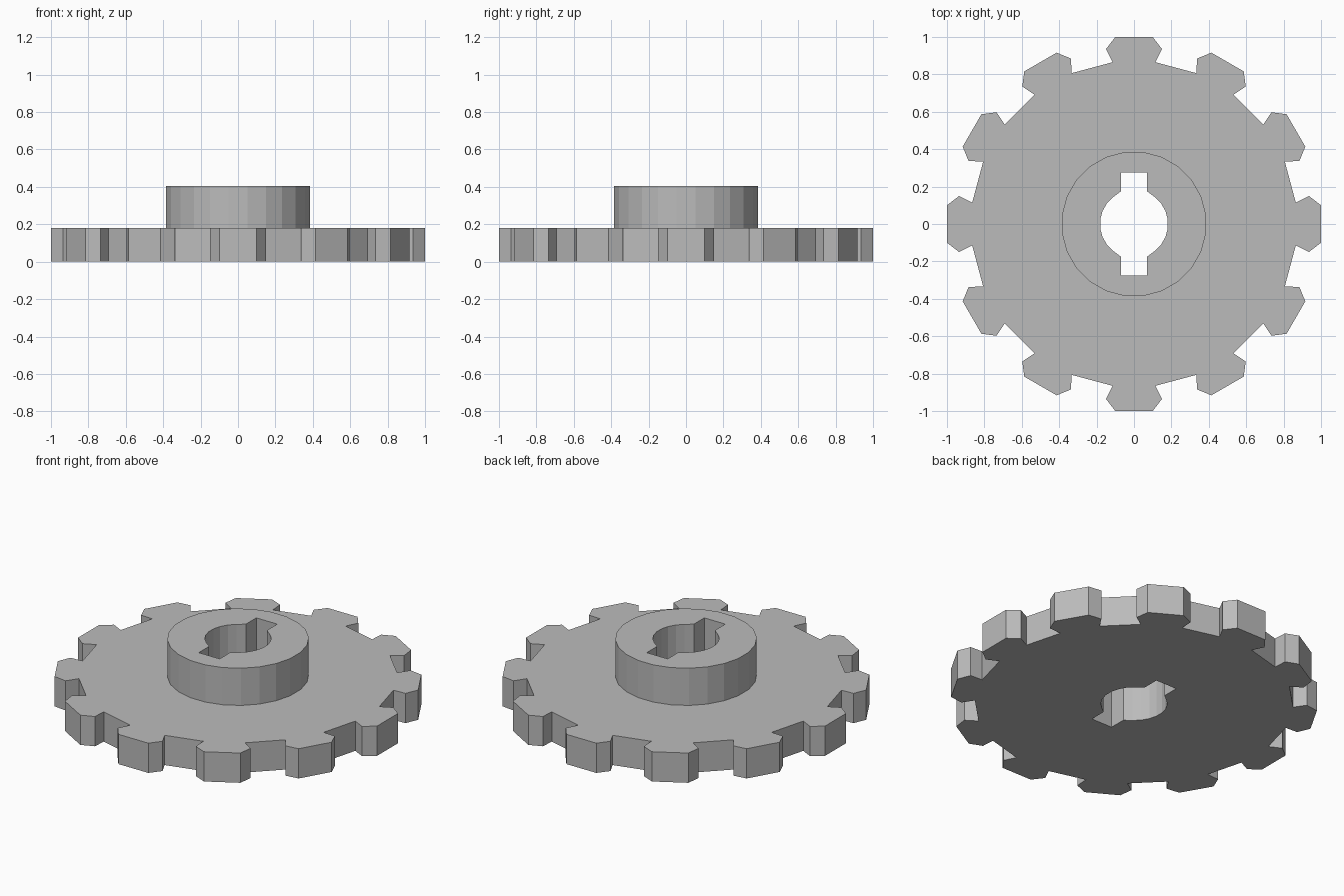
import bpy, bmesh
from math import sin, cos, radians

old = bpy.data.objects.get("Cube")
if old:
    bpy.data.objects.remove(old, do_unlink=True)

steel = bpy.data.materials.new("plain grey steel")
steel.use_nodes = True
GREY = (0.5, 0.5, 0.5, 1)
steel.diffuse_color = GREY
steel.node_tree.nodes["Principled BSDF"].inputs["Base Color"].default_value = GREY


def turned(x, y, degrees):
    a = radians(degrees)
    return x * cos(a) - y * sin(a), x * sin(a) + y * cos(a)


def bored_part(name, outer, inner, bottom, top):
    """Fill between two outlines and raise the result into a solid."""
    bm = bmesh.new()
    edges = []
    for outline in (outer, inner):
        verts = [bm.verts.new((x, y, bottom)) for x, y in outline]
        edges += [bm.edges.new((v, verts[i - 1])) for i, v in enumerate(verts)]
    bmesh.ops.triangle_fill(bm, edges=edges, use_beauty=True)
    raised = bmesh.ops.extrude_face_region(bm, geom=bm.faces[:], use_keep_orig=True)
    moved = [g for g in raised["geom"] if isinstance(g, bmesh.types.BMVert)]
    bmesh.ops.translate(bm, verts=moved, vec=(0, 0, top - bottom))
    bmesh.ops.recalc_face_normals(bm, faces=bm.faces[:])
    bmesh.ops.dissolve_limit(bm, angle_limit=0.01, verts=bm.verts[:], edges=bm.edges[:])
    mesh = bpy.data.meshes.new(name)
    bm.to_mesh(mesh)
    bm.free()
    mesh.materials.append(steel)
    obj = bpy.data.objects.new(name, mesh)
    bpy.context.collection.objects.link(obj)
    return obj


# Twelve flared teeth with chamfered tips
half_tooth = [(0.115, 0.865), (0.15, 0.935), (0.10, 1.0)]
tooth = half_tooth + [(-x, y) for x, y in reversed(half_tooth)]
toothed_rim = [turned(x, y, 30 * i) for i in range(12) for x, y in tooth]

# Round bore with two opposite keyways
arc = [turned(0.182, 0, 7.5 + 15 * i) for i in range(-4, 4)]
half_bore = [(0.07, -0.175)] + arc + [(0.07, 0.175), (0.07, 0.275), (-0.07, 0.275)]
bore = half_bore + [(-x, -y) for x, y in half_bore]

# Plain round hub
hub_rim = [turned(0.388, 0, 7.5 + 15 * i) for i in range(24)]

bored_part("sprocket_plate", toothed_rim, bore, 0, 0.18)
bored_part("hub", hub_rim, bore, 0.18, 0.405)
